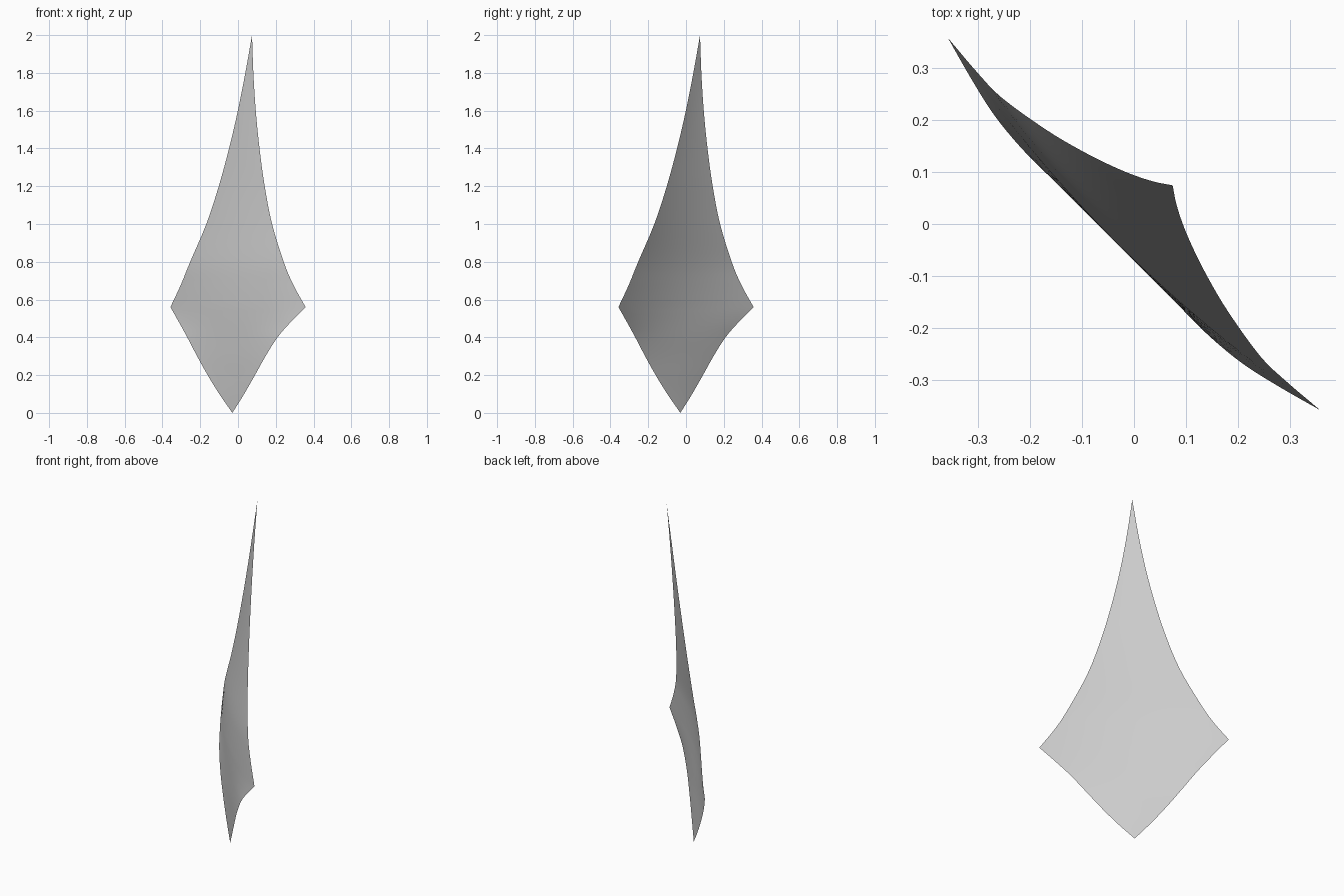
import bpy, bmesh, math

if "Cube" in bpy.data.objects:
    bpy.data.objects.remove(bpy.data.objects["Cube"])

# Rows: height, half width, depth at the edge, depth on the centre line
LOWER = [(0.0, 0.0, -0.042, -0.042), (0.1, 0.093, -0.047, -0.046), (0.2, 0.177, -0.050, -0.048),
         (0.3, 0.256, -0.050, -0.050), (0.4, 0.338, -0.042, -0.050), (0.48, 0.418, -0.024, -0.050),
         (0.56, 0.506, 0.0, -0.049)]
UPPER = [(0.56, 0.506, 0.0, -0.049), (0.68, 0.420, -0.007, -0.043), (0.8, 0.350, -0.008, -0.033),
         (1.0, 0.246, 0.009, -0.005), (1.2, 0.172, 0.028, 0.021), (1.4, 0.114, 0.047, 0.043),
         (1.6, 0.067, 0.066, 0.064), (1.8, 0.030, 0.085, 0.085), (2.0, 0.0, 0.105, 0.105)]
STEPS, COLS = 4, 24


def smooth_rows(keys):
    """Catmull-Rom through the rows, with mirrored end points."""
    def reflect(a, b):
        return tuple(2 * p - q for p, q in zip(a, b))
    k = [reflect(keys[0], keys[1])] + keys + [reflect(keys[-1], keys[-2])]
    rows = []
    for i in range(1, len(k) - 2):
        for j in range(STEPS):
            t = j / STEPS
            rows.append([0.5 * (2 * b + (c - a) * t + (2 * a - 5 * b + 4 * c - d) * t * t
                                + (3 * b - a - 3 * c + d) * t ** 3)
                         for a, b, c, d in zip(*k[i - 1:i + 3])])
    return rows


# Curved kite-shaped sheet, turned 45 degrees about z
rows = smooth_rows(LOWER) + smooth_rows(UPPER) + [UPPER[-1]]
bm = bmesh.new()
grid = []
for z, half, edge, mid in rows:
    line = []
    for c in range(COLS + 1):
        u = 2 * c / COLS - 1
        s, n = half * u, mid + (edge - mid) * u * u
        line.append(bm.verts.new(((n + s) / math.sqrt(2), (n - s) / math.sqrt(2), z)))
    grid.append(line)
for a, b in zip(grid, grid[1:]):
    for c in range(COLS):
        bm.faces.new((a[c], a[c + 1], b[c + 1], b[c]))
# Close the rows that shrink to the two points
bmesh.ops.remove_doubles(bm, verts=bm.verts[:], dist=1e-5)
bmesh.ops.recalc_face_normals(bm, faces=bm.faces[:])
for f in bm.faces:
    f.smooth = True
mesh = bpy.data.meshes.new("curved_blade")
bm.to_mesh(mesh)
bm.free()
blade = bpy.data.objects.new("curved_blade", mesh)
bpy.context.collection.objects.link(blade)
